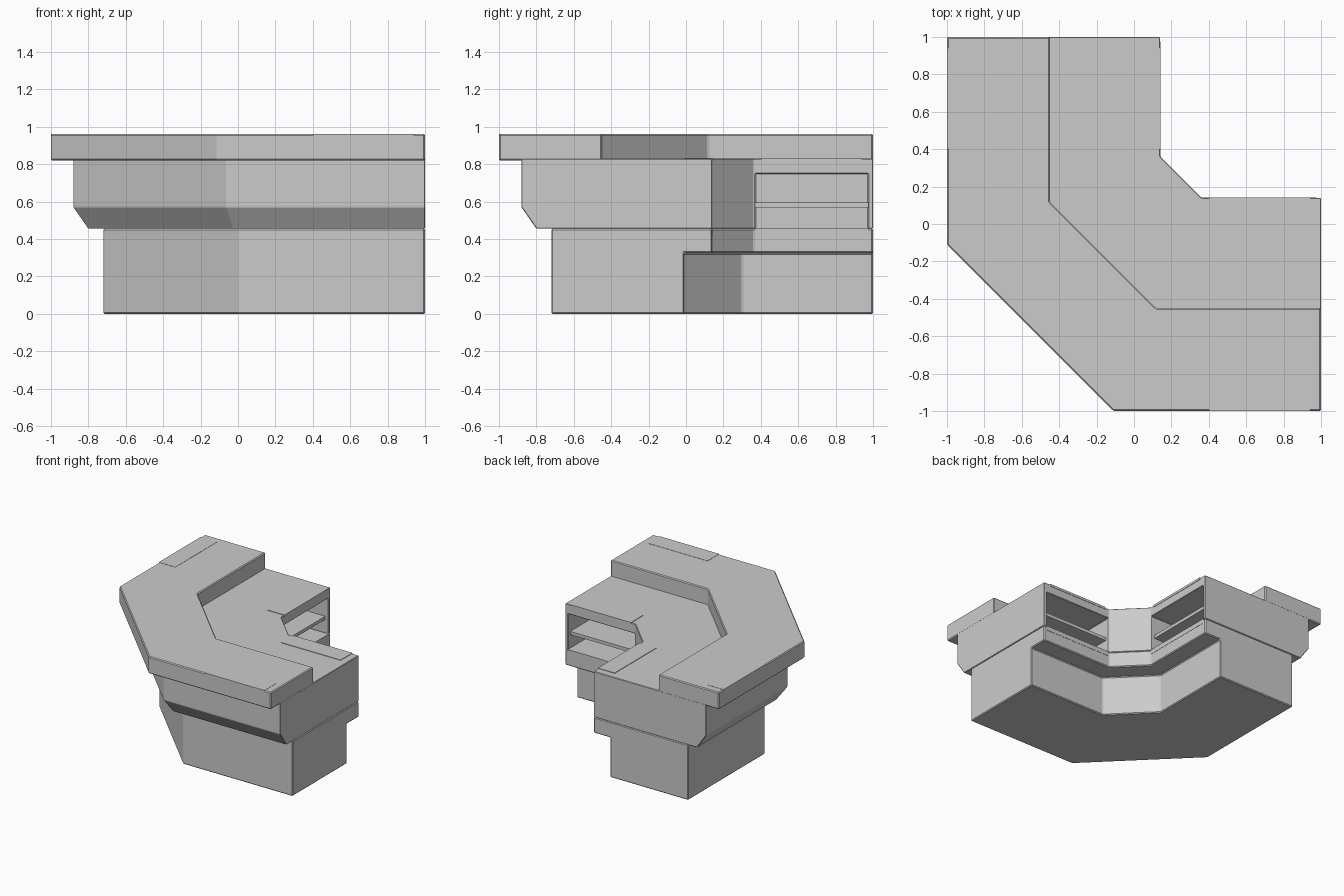
import bpy, bmesh, math

if "Cube" in bpy.data.objects:
    bpy.data.objects.remove(bpy.data.objects["Cube"])

T = math.tan(math.radians(22.5))   # mitre slope of the two 45 degree corners
OUT = -0.11                        # x of the mitre at the outer edge


def finish(name, bm, bevel=0.007):
    bmesh.ops.recalc_face_normals(bm, faces=bm.faces)
    me = bpy.data.meshes.new(name)
    bm.to_mesh(me)
    bm.free()
    ob = bpy.data.objects.new(name, me)
    bpy.context.collection.objects.link(ob)
    if bevel:
        add_bevel(ob, bevel)
    return ob


def add_bevel(ob, width):
    m = ob.modifiers.new("soft_edges", 'BEVEL')
    m.width = width
    m.segments = 1
    m.limit_method = 'ANGLE'
    m.angle_limit = math.radians(25)


def sweep(name, profile, bevel=0.007):
    """Run a (distance from outer edge, height) profile round the corner."""
    bm = bmesh.new()
    stations = [
        [(1, d - 1, z) for d, z in profile],
        [(OUT + T * d, d - 1, z) for d, z in profile],
        [(d - 1, OUT + T * d, z) for d, z in profile],
        [(d - 1, 1, z) for d, z in profile],
    ]
    rings = [[bm.verts.new(p) for p in s] for s in stations]
    n = len(profile)
    for a, b in zip(rings, rings[1:]):
        for i in range(n):
            j = (i + 1) % n
            bm.faces.new((a[i], a[j], b[j], b[i]))
    bm.faces.new(rings[0])
    bm.faces.new(rings[-1])
    return finish(name, bm, bevel)


def box_pair(name, x, y, z, bevel=0.0):
    """A box on the right arm and its twin across the diagonal on the back arm."""
    obs = []
    for side, swap in (("right", False), ("back", True)):
        bm = bmesh.new()
        bmesh.ops.create_cube(bm, size=1)
        for v in bm.verts:
            px = x[0] + (v.co.x + .5) * (x[1] - x[0])
            py = y[0] + (v.co.y + .5) * (y[1] - y[0])
            pz = z[0] + (v.co.z + .5) * (z[1] - z[0])
            v.co = (py, px, pz) if swap else (px, py, pz)
        obs.append(finish(f"{name}_{side}", bm, bevel))
    return obs


# Plinth with the ledge that overhangs on the staff side
sweep("base", [(.28, 0), (.99, 0), (.99, .325), (1.14, .325), (1.14, .455), (.28, .455)])

# Cabinet body with chamfered lower front
body = sweep("cabinet_body", [(.20, .455), (1.14, .455), (1.14, .83), (.50, .83),
                              (.12, .83), (.12, .57)], bevel=0)

# Raised customer counter
sweep("counter_top", [(0, .82), (.55, .82), (.55, .96), (0, .96)])

# Open shelf bays cut into the staff side
for cutter in box_pair("bay_cutter", (.37, .975), (-.17, .3), (.40, .75)):
    m = body.modifiers.new("bay", 'BOOLEAN')
    m.operation = 'DIFFERENCE'
    m.solver = 'EXACT'
    m.object = cutter
    cutter.hide_render = True
    cutter.hide_viewport = True
    cutter.display_type = 'WIRE'
add_bevel(body, 0.006)

# Shelf boards
box_pair("shelf", (.365, .98), (-.18, .11), (.568, .595))

# Thin wear plates wrapped over the edges
box_pair("counter_plate", (.40, .94), (-1.0, -.85), (.86, .962))
box_pair("desk_plate", (.40, .94), (-.01, .143), (.815, .834))
box_pair("ledge_plate", (.37, .975), (.02, .142), (.42, .458))
